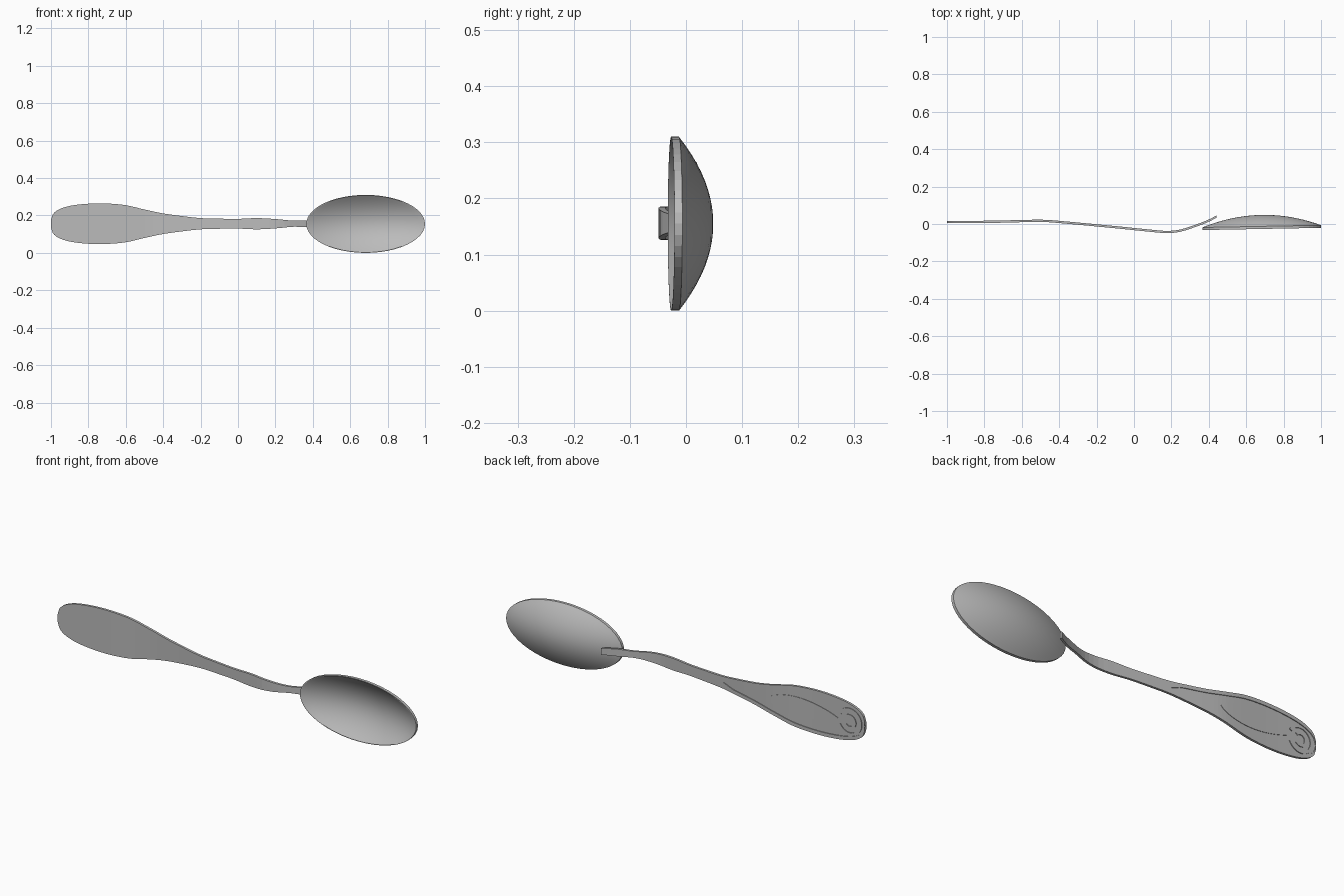
import bpy, bmesh, math

cube = bpy.data.objects.get("Cube")
if cube:
    bpy.data.objects.remove(cube, do_unlink=True)

metal = bpy.data.materials.new("brushed grey metal")
metal.use_nodes = True
GREY = (0.5, 0.5, 0.5, 1)
metal.diffuse_color = GREY
metal.node_tree.nodes["Principled BSDF"].inputs["Base Color"].default_value = GREY

MID_Z = 0.156
# handle half width and bent centre line, both along x
WIDTH = [(-1, .02), (-.99, .05), (-.96, .075), (-.9, .095), (-.8, .107), (-.7, .108),
         (-.6, .099), (-.5, .076), (-.4, .055), (-.3, .041), (-.2, .03), (-.1, .027),
         (0, .026), (.1, .03), (.2, .025), (.3, .016), (.36, .018), (.44, .016)]
BEND = [(-1, .01), (-.75, .012), (-.5, .017), (-.4, .011), (-.1, -.017), (.12, -.039),
        (.18, -.043), (.25, -.035), (.35, -.002), (.4, .018), (.44, .039)]


def smooth_curve(points, x):
    """Cubic interpolation through the points."""
    x = min(max(x, points[0][0]), points[-1][0])
    i = next(k for k in range(len(points) - 1) if x <= points[k + 1][0])

    def slope(k):
        a, b = points[max(k - 1, 0)], points[min(k + 1, len(points) - 1)]
        return (b[1] - a[1]) / (b[0] - a[0])
    (x0, y0), (x1, y1) = points[i], points[i + 1]
    h = x1 - x0
    t = (x - x0) / h
    return (y0 * (1 + 2 * t) * (1 - t) ** 2 + y1 * t * t * (3 - 2 * t)
            + h * slope(i) * t * (1 - t) ** 2 - h * slope(i + 1) * t * t * (1 - t))


def width(x):
    return smooth_curve(WIDTH, x)


def bend(x):
    return smooth_curve(BEND, x)


def inner_width(x):
    return max(0, min(width(x) - .018, (-.21 - x) * .35))


def finish(name, bm):
    bmesh.ops.recalc_face_normals(bm, faces=bm.faces)
    mesh = bpy.data.meshes.new(name)
    bm.to_mesh(mesh)
    bm.free()
    mesh.materials.append(metal)
    obj = bpy.data.objects.new(name, mesh)
    bpy.context.collection.objects.link(obj)
    return obj


def ribbon(name, edges, low, high):
    """Bent strip: edges holds pairs of (x, z) side points."""
    bm = bmesh.new()
    rows = []
    for a, b in edges:
        corners = [(a, low), (b, low), (b, high), (a, high)]
        rows.append([bm.verts.new((p[0], bend(p[0]) + off, MID_Z + p[1])) for p, off in corners])
    for r, s in zip(rows, rows[1:]):
        for k in range(4):
            n = (k + 1) % 4
            bm.faces.new((r[k], r[n], s[n], s[k]))
    bm.faces.new(rows[0])
    bm.faces.new(rows[-1][::-1])
    return finish(name, bm)


def samples(start, end, count):
    """Positions that crowd towards the start."""
    return [start + (end - start) * (i / count) ** 1.4 for i in range(count + 1)]


def arc(name, cx, radius_in, radius_out, start, end, height):
    edges = []
    for i in range(33):
        t = math.radians(start + (end - start) * i / 32)
        edges.append([(cx + r * math.cos(t), r * math.sin(t)) for r in (radius_in, radius_out)])
    return ribbon(name, edges, .001, height)


# handle plate, and the raised border that becomes the full stem
xs = samples(-1, .44, 72)
ribbon("handle_plate", [((x, -width(x)), (x, width(x))) for x in xs], -.006, .002)
for side, label in ((-1, "lower"), (1, "upper")):
    ribbon("handle_border_" + label,
           [((x, side * inner_width(x)), (x, side * width(x))) for x in xs], .002, .006)

# leaf, ring and hook ornament on the back of the handle
leaf = []
for i in range(25):
    t = i / 24
    half = .002 + .046 * math.sin(math.pi * t ** .8) ** .8 if 0 < t < 1 else .002
    x = -.47 - .38 * t
    leaf.append(((x, -half), (x, half)))
ribbon("leaf_ornament", leaf, .001, .004)
arc("ring_ornament", -.915, .054, .068, 25, 335, .0055)
arc("hook_ornament", -.915, .022, .036, 40, 320, .0055)

# bowl: rounded shell with a flat band around the rim
SEGMENTS, RINGS = 48, 10
steps = [i / RINGS for i in range(1, RINGS + 1)]
DEPTH = .061
outer = [(r, .014 + DEPTH * (1 - r * r)) for r in steps]
inner = [(r * .985, (DEPTH + .007) * (1 - r * r)) for r in reversed(steps)]
bm = bmesh.new()


def bowl_point(r, y, angle):
    c = r * math.cos(angle)
    return bm.verts.new((.6825 + .3175 * c, -.0265 + .006 * c + y, .155 + .155 * r * math.sin(angle)))


rings = [[bowl_point(r, y, math.tau * k / SEGMENTS) for k in range(SEGMENTS)]
         for r, y in outer + [(1, 0)] + inner]
back_tip = bowl_point(0, .014 + DEPTH, 0)
front_tip = bowl_point(0, DEPTH + .007, 0)
for k in range(SEGMENTS):
    n = (k + 1) % SEGMENTS
    for i, (a, b) in enumerate(zip(rings, rings[1:])):
        face = bm.faces.new((a[k], a[n], b[n], b[k]))
        face.smooth = i not in (RINGS - 1, RINGS)
    for tip, ring in ((back_tip, rings[0]), (front_tip, rings[-1])):
        bm.faces.new((tip, ring[k], ring[n])).smooth = True
finish("spoon_bowl", bm)
